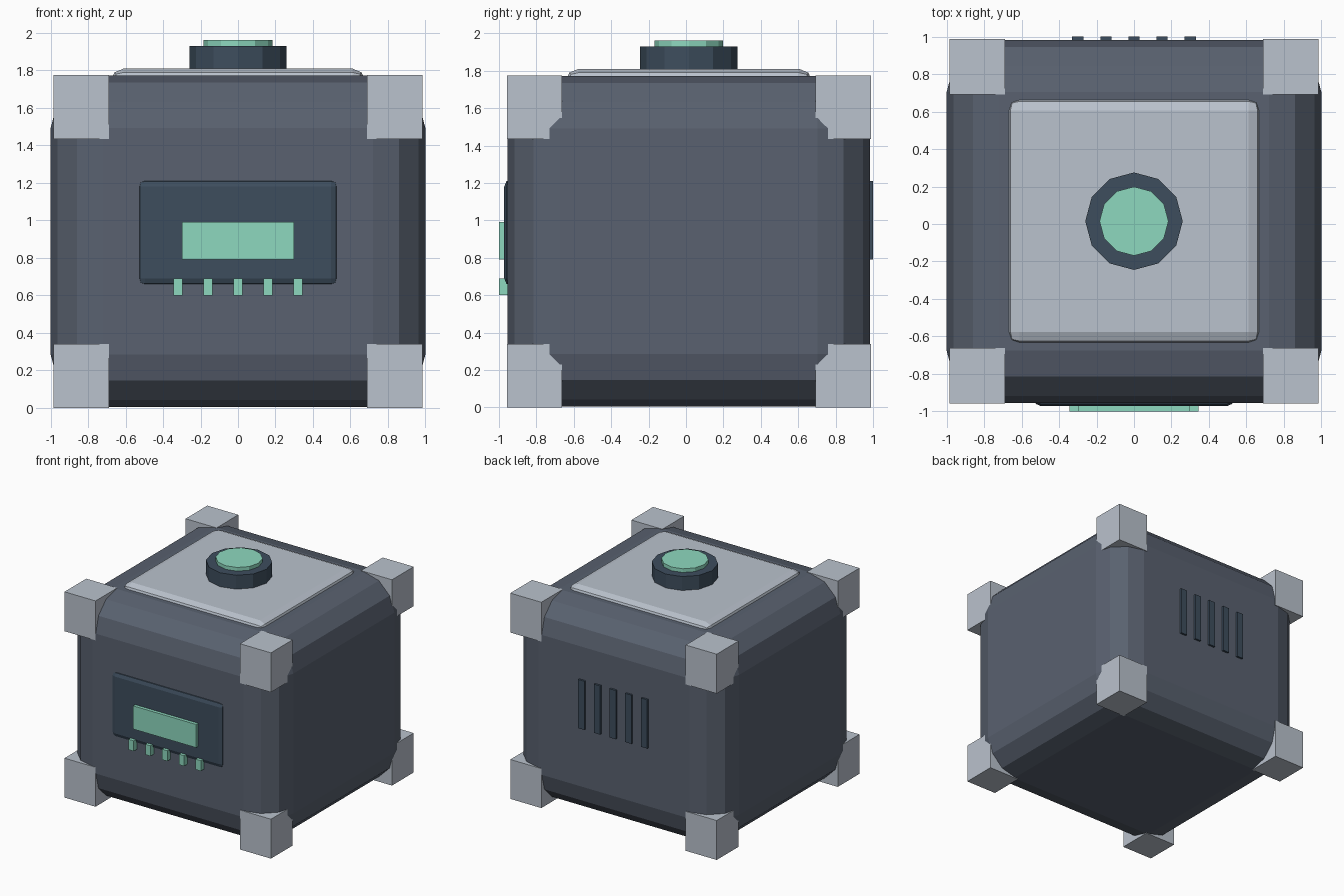
import bpy, bmesh, math
from mathutils import Vector

if "Cube" in bpy.data.objects:
    bpy.data.objects.remove(bpy.data.objects["Cube"])

CY = 0.015  # depth centre of the case


def material(name, rgb):
    m = bpy.data.materials.new(name)
    m.diffuse_color = (*rgb, 1)
    m.use_nodes = True
    m.node_tree.nodes["Principled BSDF"].inputs["Base Color"].default_value = m.diffuse_color
    return m


SLATE = material("slate", (0.10, 0.12, 0.16))
SILVER = material("silver", (0.49, 0.54, 0.61))
NAVY = material("navy", (0.047, 0.075, 0.11))
MINT = material("mint", (0.27, 0.69, 0.52))


def finish(bm, name, mat):
    mesh = bpy.data.meshes.new(name)
    bm.to_mesh(mesh)
    bm.free()
    mesh.materials.append(mat)
    ob = bpy.data.objects.new(name, mesh)
    bpy.context.collection.objects.link(ob)
    return ob


def box(name, mat, lo, hi, bevel=0, segments=1):
    lo, hi = Vector(lo), Vector(hi)
    bm = bmesh.new()
    bmesh.ops.create_cube(bm, size=1)
    bmesh.ops.scale(bm, vec=hi - lo, verts=bm.verts)
    bmesh.ops.translate(bm, vec=(lo + hi) / 2, verts=bm.verts)
    if bevel:
        bmesh.ops.bevel(bm, geom=bm.edges[:], offset=bevel, offset_type='OFFSET',
                        segments=segments, profile=0.5, affect='EDGES')
    return finish(bm, name, mat)


def disc(name, mat, radius, z0, z1, sides=12):
    bm = bmesh.new()
    bmesh.ops.create_cone(bm, cap_ends=True, segments=sides, radius1=radius,
                          radius2=radius, depth=z1 - z0)
    bmesh.ops.translate(bm, vec=(0, CY, (z0 + z1) / 2), verts=bm.verts)
    return finish(bm, name, mat)


# Rounded case
box("case", SLATE, (-1, -0.955, 0.005), (1, 0.983, 1.772), 0.28, 3)

# Eight corner guards
for xn, x in (("left", -0.837), ("right", 0.837)):
    for yn, y in (("front", CY - 0.825), ("back", CY + 0.825)):
        for zn, z in (("lower", 0.17), ("upper", 1.605)):
            h = Vector((0.148, 0.148, 0.17))
            c = Vector((x, y, z))
            box(f"corner_guard_{zn}_{yn}_{xn}", SILVER, c - h, c + h)

# Lid plate and top button
box("lid_plate", SILVER, (-0.68, CY - 0.66, 1.66), (0.68, CY + 0.66, 1.81), 0.07, 2)
disc("button_collar", NAVY, 0.26, 1.79, 1.93)
disc("top_button", MINT, 0.184, 1.90, 1.962)

# Front control panel with screen and keys
box("control_panel", NAVY, (-0.535, -0.972, 0.65), (0.535, -0.86, 1.22), 0.04, 2)
box("screen", MINT, (-0.3, -1.0, 0.79), (0.3, -0.93, 0.99))
for i in range(5):
    x = -0.32 + 0.16 * i
    box(f"key_{i + 1}", MINT, (x - 0.025, -1.0, 0.6), (x + 0.025, -0.93, 0.69))

# Back vent slats
for i in range(5):
    x = -0.3 + 0.15 * i
    box(f"vent_slat_{i + 1}", NAVY, (x - 0.03, 0.94, 0.79), (x + 0.03, 1.0, 1.21))
